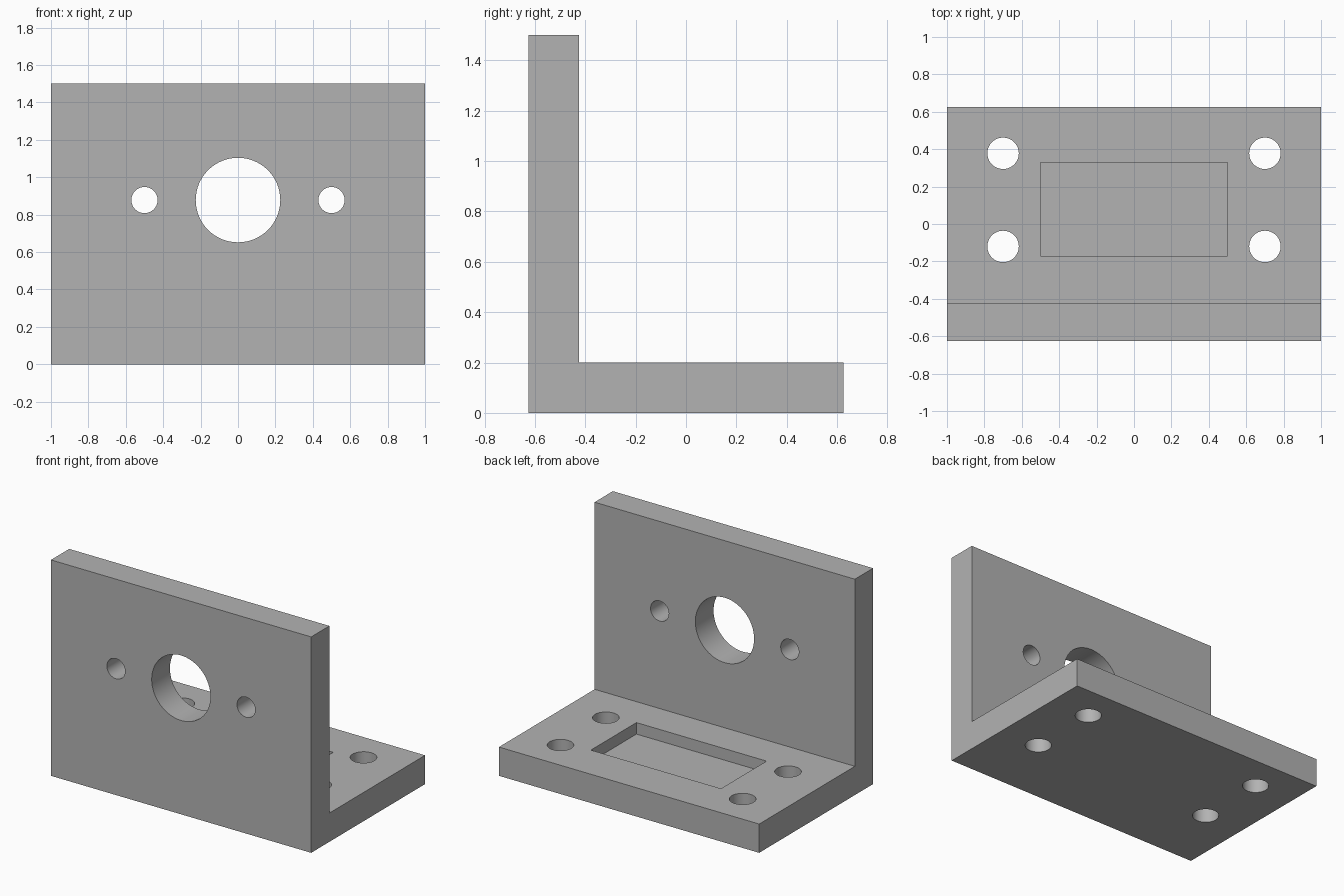
import bpy
import bmesh
from math import pi, radians
from mathutils import Matrix, Vector

cube = bpy.data.objects.get("Cube")
if cube:
    bpy.data.objects.remove(cube, do_unlink=True)

WIDTH, HALF_DEPTH, HEIGHT, THICK = 2.0, 0.625, 1.5, 0.2
POCKET_DEPTH = 0.08

grey = bpy.data.materials.new("plain grey")
grey.use_nodes = True
colour = (0.45, 0.45, 0.45, 1)
grey.diffuse_color = colour
grey.node_tree.nodes["Principled BSDF"].inputs["Base Color"].default_value = colour


def make_object(name, bm):
    bmesh.ops.recalc_face_normals(bm, faces=bm.faces)
    mesh = bpy.data.meshes.new(name)
    bm.to_mesh(mesh)
    bm.free()
    mesh.materials.append(grey)
    obj = bpy.data.objects.new(name, mesh)
    bpy.context.collection.objects.link(obj)
    return obj


def cut(target, cutter):
    cutter.hide_render = True
    mod = target.modifiers.new(cutter.name, 'BOOLEAN')
    mod.operation = 'DIFFERENCE'
    mod.solver = 'EXACT'
    mod.object = cutter
    bpy.context.view_layer.objects.active = target
    bpy.ops.object.modifier_apply(modifier=mod.name)
    bpy.data.objects.remove(cutter, do_unlink=True)


def drill(target, name, centre, radius, rotation=Matrix()):
    bm = bmesh.new()
    bmesh.ops.create_cone(bm, cap_ends=True, segments=64, radius1=radius,
                          radius2=radius, depth=2 * THICK,
                          matrix=Matrix.Translation(centre) @ rotation)
    cut(target, make_object(name, bm))


# L-shaped body, extruded across the width
inner = THICK - HALF_DEPTH
profile = [(-HALF_DEPTH, 0), (HALF_DEPTH, 0), (HALF_DEPTH, THICK),
           (inner, THICK), (inner, HEIGHT), (-HALF_DEPTH, HEIGHT)]
bm = bmesh.new()
side = bm.faces.new([bm.verts.new((-WIDTH / 2, y, z)) for y, z in profile])
extruded = bmesh.ops.extrude_face_region(bm, geom=[side], use_keep_orig=True)
moved = [v for v in extruded["geom"] if isinstance(v, bmesh.types.BMVert)]
bmesh.ops.translate(bm, verts=moved, vec=(WIDTH, 0, 0))
bracket = make_object("angle_bracket", bm)

# Bore and two screw holes through the upright plate
facing_front = Matrix.Rotation(pi / 2, 4, 'X')
plate_y = THICK / 2 - HALF_DEPTH
for name, x, radius in (("bore", 0, 0.226), ("right_screw", -0.5, 0.07),
                        ("left_screw", 0.5, 0.07)):
    drill(bracket, name, Vector((x, plate_y, 0.878)), radius, facing_front)

# Four mounting holes through the base
for x in (-0.7, 0.7):
    for y in (-0.12, 0.378):
        drill(bracket, "mounting_hole", Vector((x, y, THICK / 2)), 0.084)

# Shallow rectangular pocket in the base
bm = bmesh.new()
bmesh.ops.create_cube(bm, size=1, matrix=Matrix.Translation((0, 0.08, THICK))
                      @ Matrix.Diagonal((1, 0.5, 2 * POCKET_DEPTH, 1)))
cut(bracket, make_object("pocket", bm))

# Smooth hole walls, crisp edges elsewhere
bpy.ops.object.select_all(action='DESELECT')
bracket.select_set(True)
bpy.context.view_layer.objects.active = bracket
bpy.ops.object.shade_smooth_by_angle(angle=radians(30))
